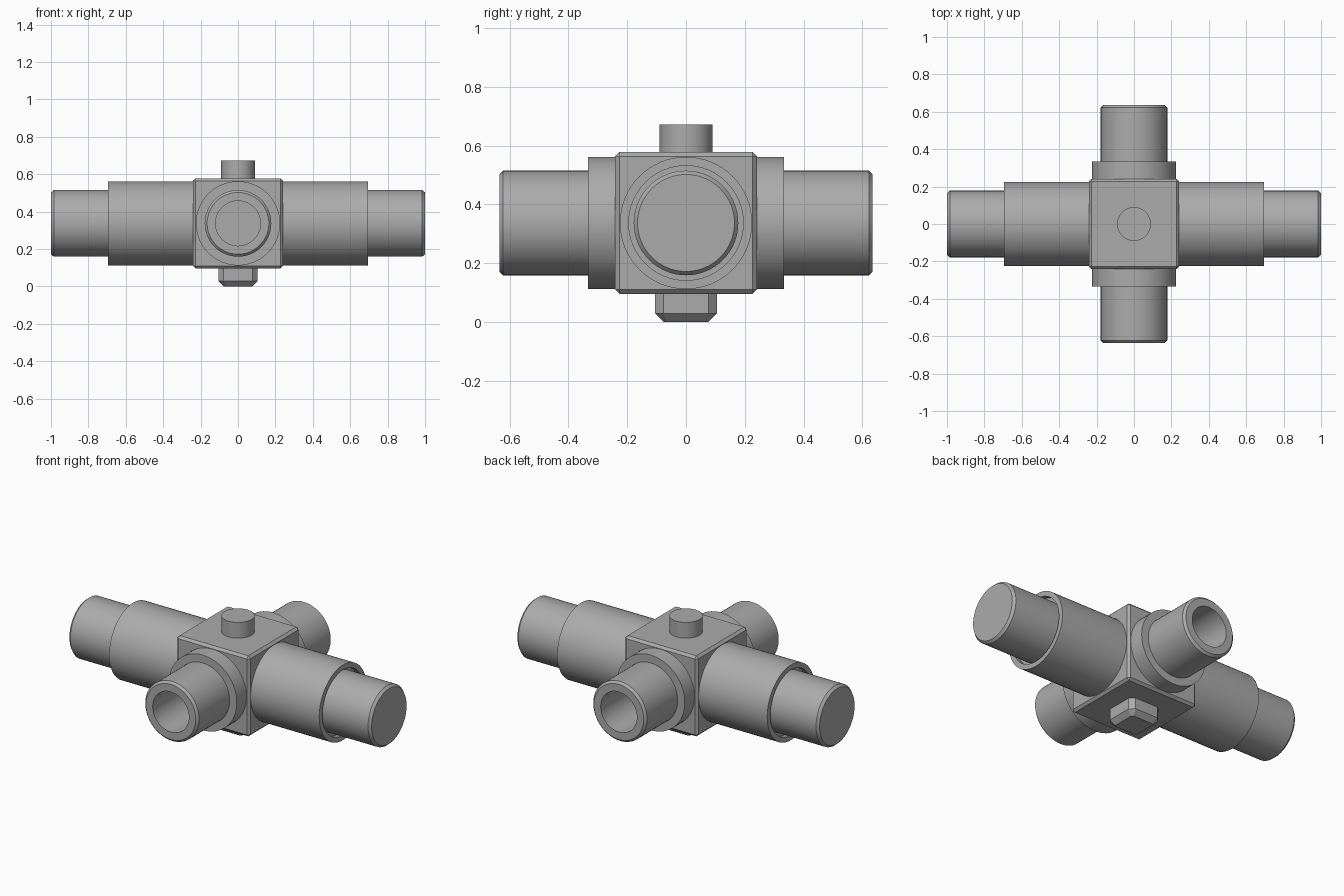
import bpy, bmesh, math
from mathutils import Matrix

cube = bpy.data.objects.get("Cube")
if cube:
    bpy.data.objects.remove(cube, do_unlink=True)

MID = 0.337  # height of the pipe axes

steel = bpy.data.materials.new("steel_grey")
steel.use_nodes = True
GREY = (0.41, 0.41, 0.41, 1)
steel.diffuse_color = GREY
steel.node_tree.nodes["Principled BSDF"].inputs["Base Color"].default_value = GREY


def finish(name, bm, smooth=True):
    bmesh.ops.recalc_face_normals(bm, faces=bm.faces)
    mesh = bpy.data.meshes.new(name)
    bm.to_mesh(mesh)
    bm.free()
    mesh.materials.append(steel)
    ob = bpy.data.objects.new(name, mesh)
    bpy.context.collection.objects.link(ob)
    if smooth:
        bpy.ops.object.select_all(action='DESELECT')
        ob.select_set(True)
        bpy.context.view_layer.objects.active = ob
        bpy.ops.object.shade_smooth_by_angle(angle=math.radians(30))
    return ob


def turned(name, profile, matrix, sides=64):
    """Revolve (radius, height) points about local z; radius 0 makes a pole."""
    bm = bmesh.new()
    verts = [bm.verts.new((r, 0, h)) for r, h in profile]
    edges = [bm.edges.new(pair) for pair in zip(verts, verts[1:])]
    bmesh.ops.spin(bm, geom=verts + edges, cent=(0, 0, 0), axis=(0, 0, 1),
                   angle=math.tau, steps=sides, use_duplicate=False)
    bmesh.ops.remove_doubles(bm, verts=bm.verts, dist=0.0001)
    bm.transform(matrix)
    return finish(name, bm)


def along(axis, sign):
    turn = Matrix.Rotation(sign * math.pi / 2, 4, 'Y' if axis == 'x' else 'X')
    return Matrix.Translation((0, 0, MID)) @ turn


# Central block with narrow chamfers
bm = bmesh.new()
bmesh.ops.create_cube(bm, size=0.482)
bmesh.ops.bevel(bm, geom=bm.edges[:], offset=0.014, segments=1, affect='EDGES')
bm.transform(Matrix.Translation((0, 0, MID)))
finish("central_block", bm, smooth=False)

# Long side arms: sleeve with a shallow recess and a solid rod
for side, sign in (("left", 1), ("right", -1)):
    turned(side + "_sleeve", [(0, 0.2), (0.225, 0.2), (0.225, 0.695), (0.195, 0.695),
                              (0.195, 0.665), (0, 0.665)], along('x', sign))
    turned(side + "_rod", [(0, 0.6), (0.178, 0.6), (0.178, 0.985), (0.165, 1.0), (0, 1.0)],
           along('x', sign))

# Short front and back arms: collar and bored pipe
for side, sign in (("front", 1), ("back", -1)):
    turned(side + "_collar", [(0, 0.2), (0.225, 0.2), (0.225, 0.333), (0.15, 0.333)],
           along('y', sign))
    turned(side + "_pipe", [(0.178, 0.25), (0.178, 0.622), (0.165, 0.635), (0.12, 0.635),
                            (0.12, 0.26), (0, 0.26)], along('y', sign))

# Stud on top
turned("top_stud", [(0, 0.55), (0.09, 0.55), (0.09, 0.672), (0, 0.672)], Matrix())

# Square plug underneath with cut corners and a tapered foot
bm = bmesh.new()
bmesh.ops.create_cube(bm, size=1)
bm.transform(Matrix.Translation((0, 0, 0.06)) @ Matrix.Diagonal((0.21, 0.21, 0.12, 1)))
upright = [e for e in bm.edges if abs(e.verts[0].co.z - e.verts[1].co.z) > 0.1]
bmesh.ops.bevel(bm, geom=upright, offset=0.028, segments=1, affect='EDGES')
foot = [e for e in bm.edges if all(v.co.z < 0.01 for v in e.verts)]
bmesh.ops.bevel(bm, geom=foot, offset=0.029, segments=1, affect='EDGES')
finish("bottom_plug", bm, smooth=False)
